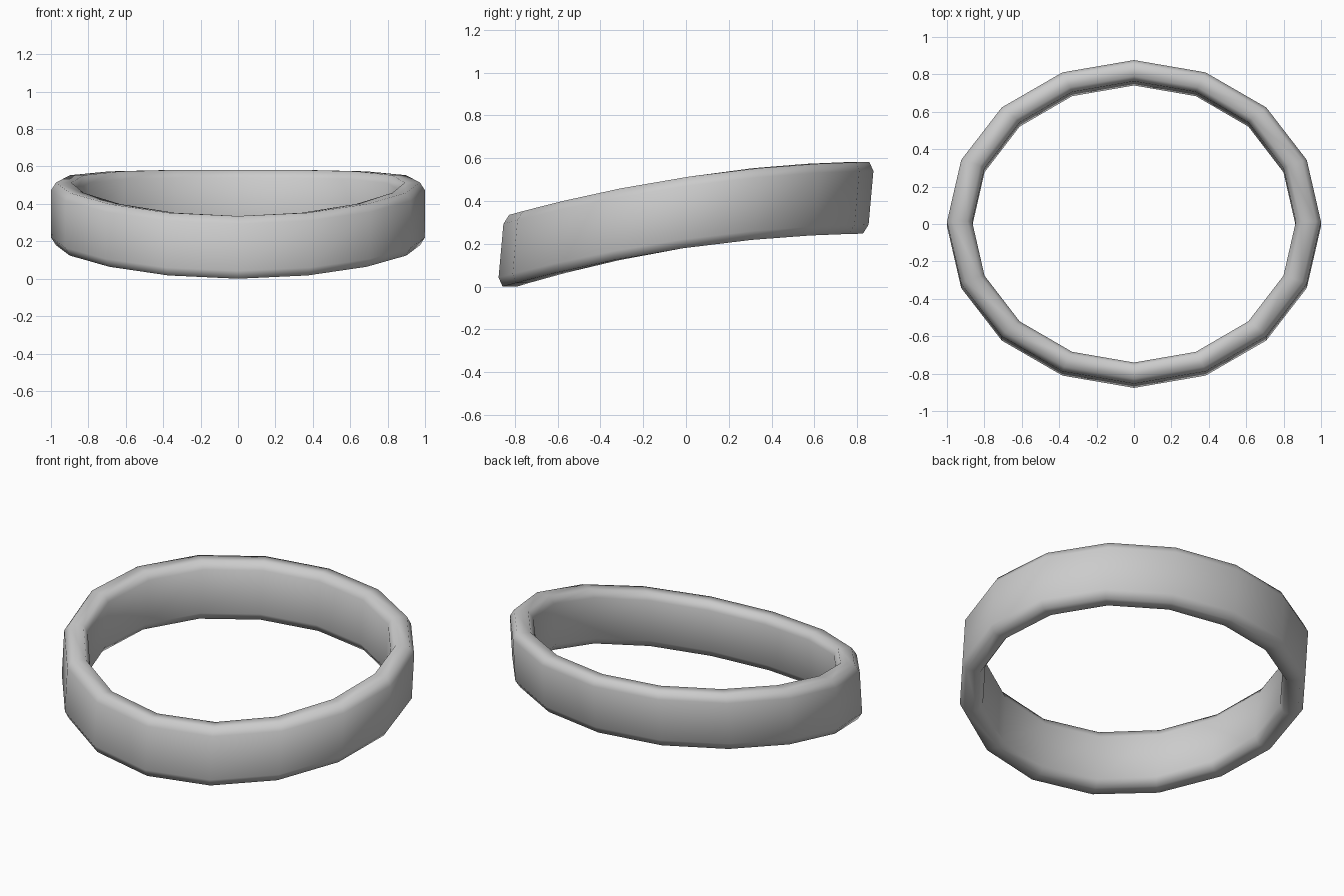
import bpy, bmesh, math

if "Cube" in bpy.data.objects:
    bpy.data.objects.remove(bpy.data.objects["Cube"])

SIDES = 16
HEIGHT = 0.335

# Chamfered band section: (0 = inner wall .. 1 = outer wall, height above lower rim)
SECTION = [(1.0, 0.042), (1.0, 0.293), (0.8, HEIGHT), (0.2, HEIGHT),
           (0.0, 0.293), (0.0, 0.042), (0.2, 0.0), (0.8, 0.0)]
OUTER = (1.0, 0.865)
INNER = (0.865, 0.752)


def ring_point(angle, t, h):
    rx = INNER[0] + (OUTER[0] - INNER[0]) * t
    ry = INNER[1] + (OUTER[1] - INNER[1]) * t
    y = ry * math.sin(angle)
    # the band climbs toward the back in a gentle curve, and leans slightly
    mid = OUTER[1] * math.sin(angle)
    lift = 0.183 + 0.143 * mid - 0.074 * mid * mid
    return (rx * math.cos(angle), y + 0.09 * (h - HEIGHT / 2), lift + h)


# Closed oval band
bm = bmesh.new()
rings = []
for i in range(SIDES):
    a = 2 * math.pi * i / SIDES
    rings.append([bm.verts.new(ring_point(a, t, h)) for t, h in SECTION])
n = len(SECTION)
for i in range(SIDES):
    r, s = rings[i], rings[(i + 1) % SIDES]
    for j in range(n):
        k = (j + 1) % n
        bm.faces.new((r[j], s[j], s[k], r[k]))
bmesh.ops.recalc_face_normals(bm, faces=bm.faces)

# Rest the lowest point on the floor
low = min(v.co.z for v in bm.verts)
bmesh.ops.translate(bm, verts=bm.verts, vec=(0, 0, -low))
for f in bm.faces:
    f.smooth = True

mesh = bpy.data.meshes.new("oval_band")
bm.to_mesh(mesh)
bm.free()
band = bpy.data.objects.new("oval_band", mesh)
bpy.context.collection.objects.link(band)
